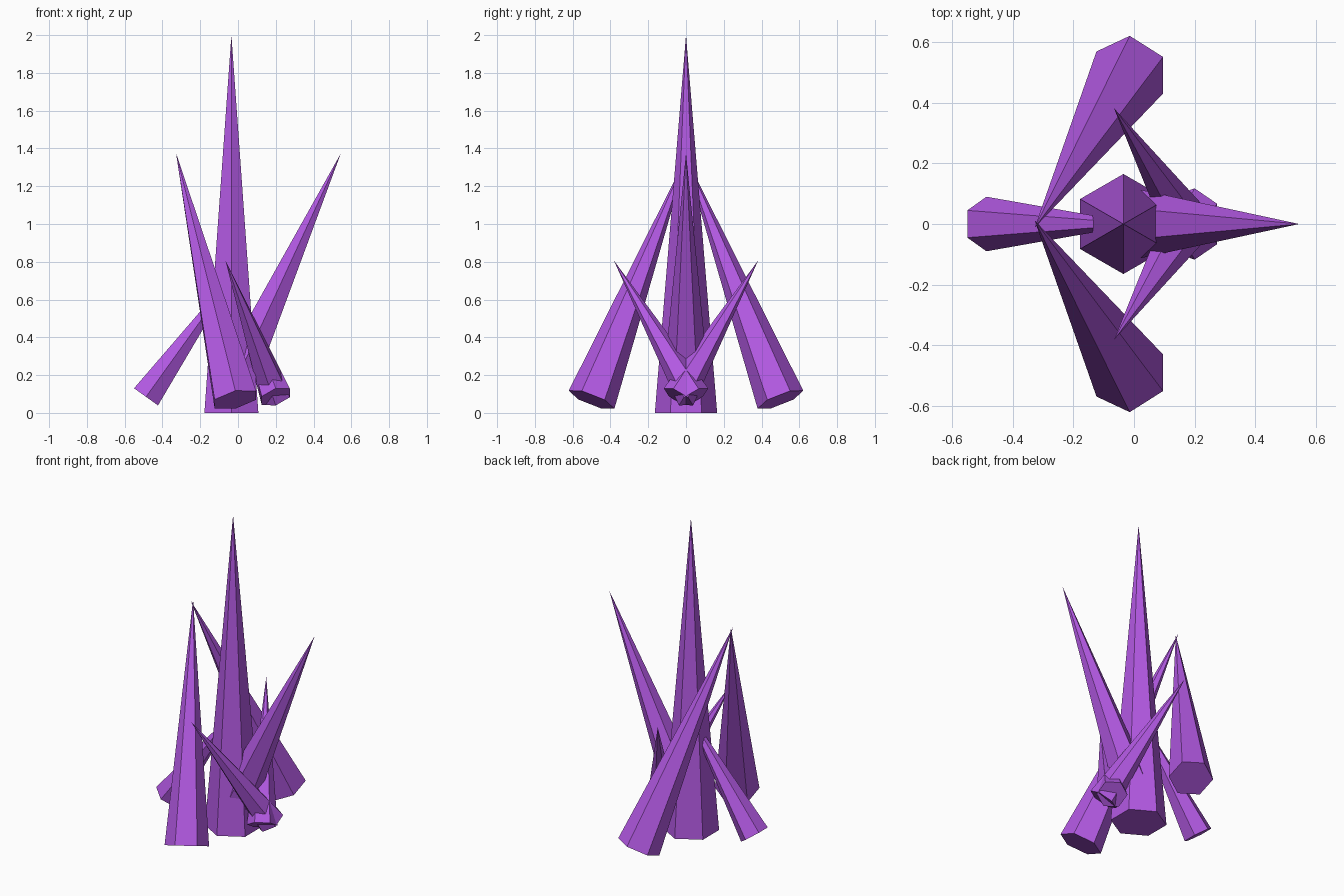
import bpy
from mathutils import Vector, Matrix

if "Cube" in bpy.data.objects:
    bpy.data.objects.remove(bpy.data.objects["Cube"])

mat = bpy.data.materials.new("purple_crystal")
mat.diffuse_color = (0.45, 0.10, 0.77, 1)
mat.use_nodes = True
mat.node_tree.nodes["Principled BSDF"].inputs["Base Color"].default_value = mat.diffuse_color


def crystal(name, base, tip, radius):
    """Six-sided spike from base centre to tip, one base corner kept in the YZ plane."""
    base, tip = Vector(base), Vector(tip)
    axis = tip - base
    z = axis.normalized()
    y = Vector((0, z.z, -z.y)).normalized()
    x = y.cross(z)
    bpy.ops.mesh.primitive_cone_add(vertices=6, radius1=radius, radius2=0,
                                    depth=axis.length)
    ob = bpy.context.object
    ob.name = name
    rot = Matrix((x, y, z)).transposed().to_4x4()
    ob.matrix_world = Matrix.Translation((base + tip) / 2) @ rot
    ob.data.materials.append(mat)
    return ob


# Tall central spike
crystal("central_spike", (-0.035, 0, 0), (-0.035, 0, 2), 0.165)

# Single leaning spikes on the centre line
crystal("large_spike_right", (-0.058, 0, 0.07), (0.545, 0, 1.375), 0.13)
crystal("small_spike_left", (-0.487, 0, 0.085), (0.024, 0, 0.797), 0.09)

# Mirrored pairs leaning across the centre line
for side, s in (("front", -1), ("back", 1)):
    crystal("large_spike_" + side, (-0.014, 0.5 * s, 0.07),
            (-0.328, -0.012 * s, 1.375), 0.13)
    crystal("small_spike_" + side, (0.2, -0.04 * s, 0.085),
            (-0.066, 0.382 * s, 0.807), 0.09)
